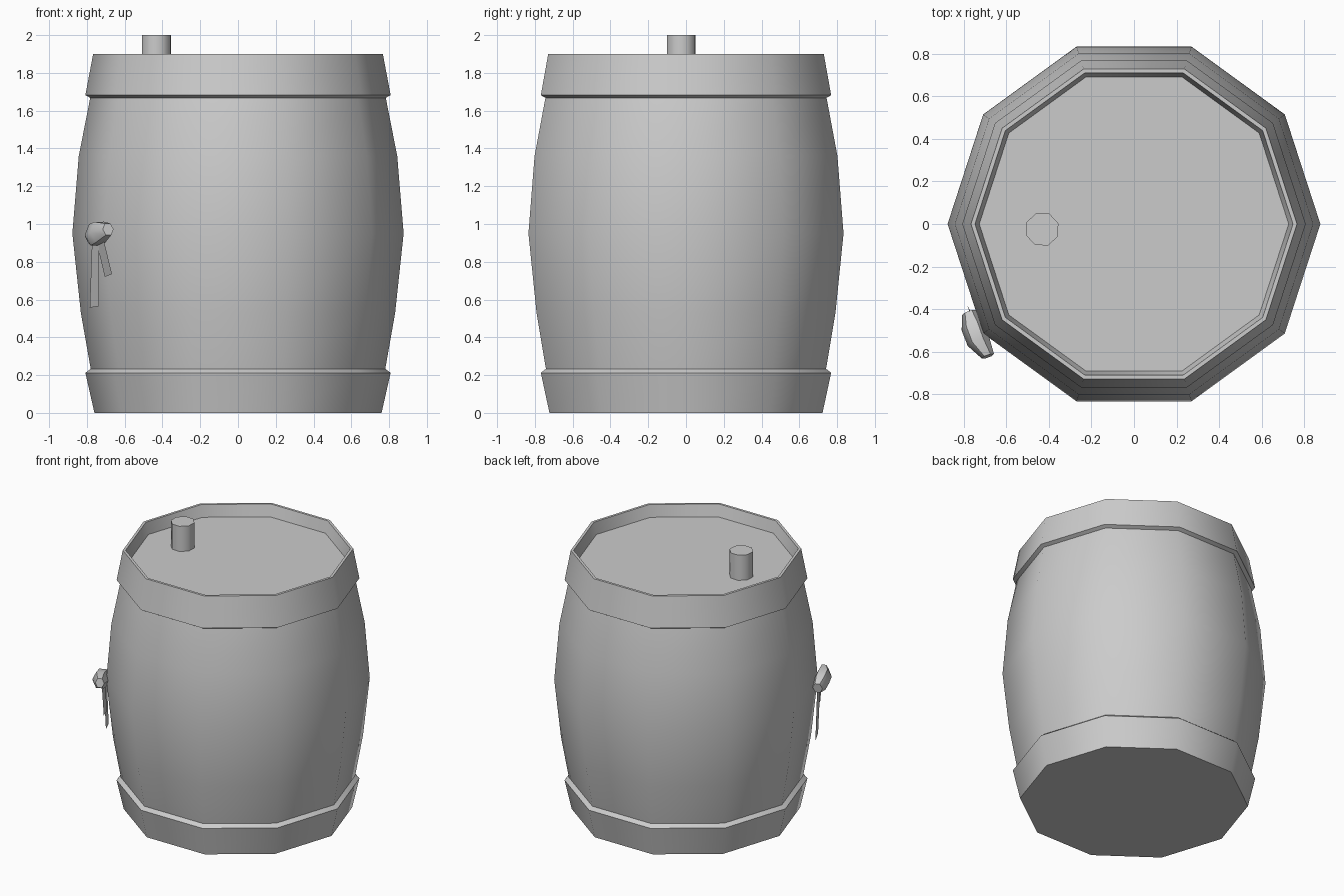
import bpy, bmesh
from math import sin, cos, pi, radians
from mathutils import Vector

if "Cube" in bpy.data.objects:
    bpy.data.objects.remove(bpy.data.objects["Cube"])

SIDES = 10


def finish(name, bm, smooth=True):
    me = bpy.data.meshes.new(name)
    bmesh.ops.recalc_face_normals(bm, faces=bm.faces)
    bm.to_mesh(me)
    bm.free()
    ob = bpy.data.objects.new(name, me)
    bpy.context.collection.objects.link(ob)
    if smooth:
        bpy.ops.object.select_all(action='DESELECT')
        ob.select_set(True)
        bpy.context.view_layer.objects.active = ob
        bpy.ops.object.shade_smooth_by_angle(angle=radians(50))
    return ob


def lathe(name, profile, sides=SIDES, center=(0, 0), turn=0.0, cap_start=False, cap_end=False):
    """Revolve (radius, z) points around the vertical axis."""
    bm = bmesh.new()
    rings = [[bm.verts.new((center[0] + r * cos(turn + 2 * pi * i / sides),
                            center[1] + r * sin(turn + 2 * pi * i / sides), z))
              for i in range(sides)] for r, z in profile]
    for a, b in zip(rings, rings[1:]):
        for i in range(sides):
            j = (i + 1) % sides
            bm.faces.new((a[i], a[j], b[j], b[i]))
    if cap_start:
        bm.faces.new(rings[0])
    if cap_end:
        bm.faces.new(rings[-1])
    return finish(name, bm)


# Bulging barrel wall
lathe("barrel_body", [(0.775, 0.21), (0.78, 0.235), (0.832, 0.53), (0.877, 0.95),
                      (0.843, 1.36), (0.782, 1.67), (0.775, 1.70)])

# Bottom band with closed base
lathe("bottom_band", [(0.76, 0.0), (0.808, 0.212), (0.775, 0.237)], cap_start=True)

# Top band with raised rim, dropping to the recessed lid
lathe("top_band", [(0.775, 1.664), (0.808, 1.682), (0.767, 1.90), (0.748, 1.90),
                   (0.728, 1.815)])
lathe("lid", [(0.728, 1.815)], cap_end=True)

# Eight-sided bung standing on the lid
lathe("bung", [(0.081, 1.812), (0.081, 2.0)], sides=8, center=(-0.432, -0.025),
      turn=radians(20), cap_end=True)

# Cloth knot: a tilted, bulging six-sided spindle lying against the barrel
start, end = Vector((-0.772, -0.415, 0.93)), Vector((-0.695, -0.625, 0.972))
axis = (end - start).normalized()
out = Vector((-0.91, -0.41, 0))
out = (out - axis * out.dot(axis)).normalized()
up = axis.cross(out)
bm = bmesh.new()
rings = []
for t, r, push in [(0, 0.04, 0.005), (0.3, 0.066, 0.01), (0.65, 0.064, 0.01), (1, 0.036, -0.008)]:
    c = start.lerp(end, t) + out * push
    rings.append([bm.verts.new(c + out * r * 0.85 * cos(k * pi / 3) + up * r * sin(k * pi / 3))
                  for k in range(6)])
for a, b in zip(rings, rings[1:]):
    for i in range(6):
        j = (i + 1) % 6
        bm.faces.new((a[i], a[j], b[j], b[i]))
bm.faces.new(rings[0])
bm.faces.new(rings[-1])
finish("cloth_knot", bm)


# Two flat cloth tails hanging from the knot
def tail(name, corners):
    bm = bmesh.new()
    bm.faces.new([bm.verts.new(c) for c in corners])
    finish(name, bm, smooth=False)


tail("long_tail", [(-0.772, -0.42, 0.93), (-0.735, -0.51, 0.93),
                   (-0.737, -0.48, 0.565), (-0.785, -0.38, 0.557)])
tail("short_tail", [(-0.755, -0.47, 0.93), (-0.715, -0.56, 0.93),
                    (-0.667, -0.605, 0.735), (-0.705, -0.51, 0.72)])
